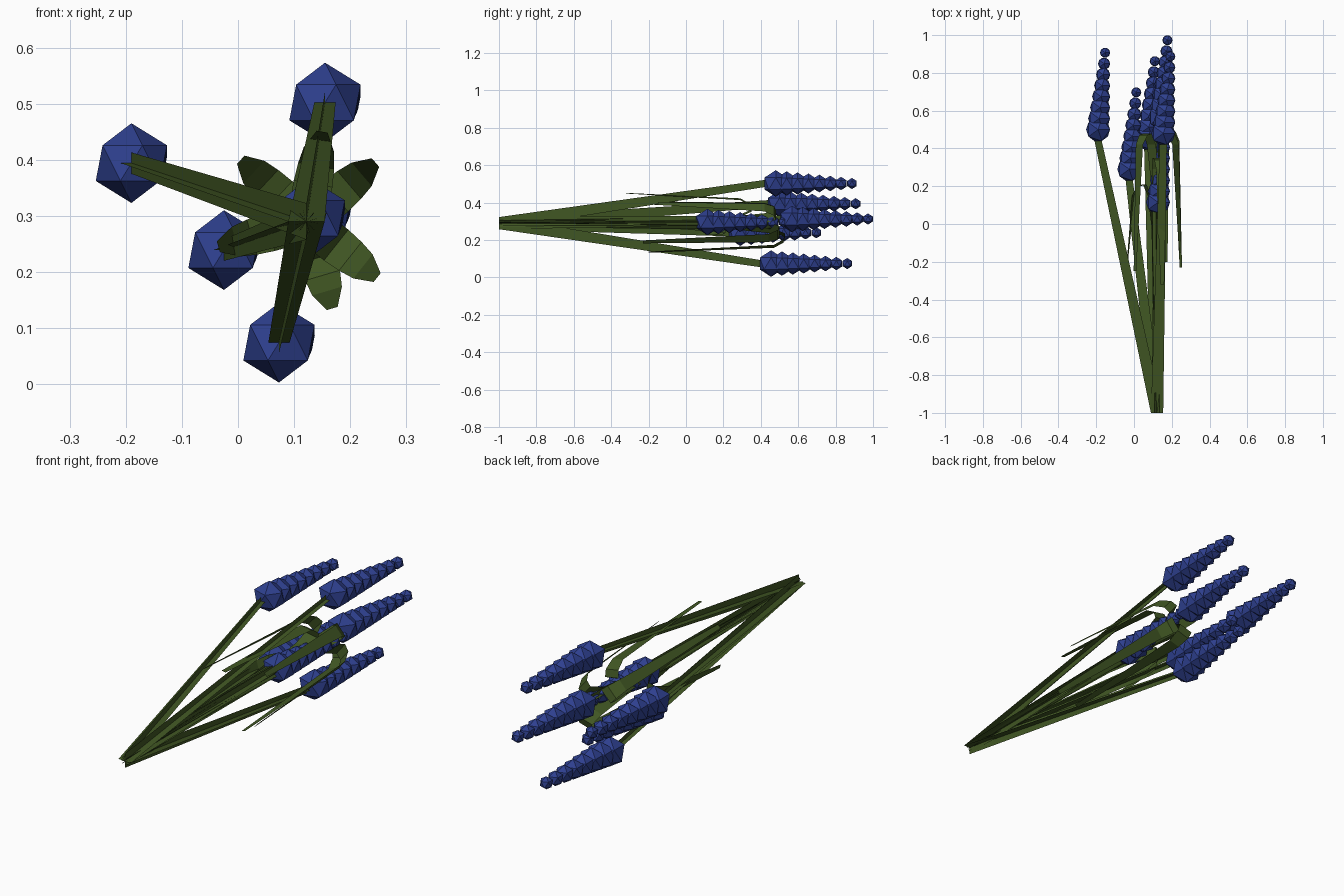
import bpy, bmesh
from mathutils import Vector, Matrix

cube = bpy.data.objects.get("Cube")
if cube:
    bpy.data.objects.remove(cube, do_unlink=True)


def material(name, color):
    m = bpy.data.materials.new(name)
    m.use_nodes = True
    m.diffuse_color = color
    m.node_tree.nodes["Principled BSDF"].inputs["Base Color"].default_value = color
    return m


BLUE = material("petal blue", (0.027, 0.05, 0.27, 1))
GREEN = material("stem green", (0.052, 0.094, 0.017, 1))


def finish(bm, name, mat):
    mesh = bpy.data.meshes.new(name)
    bm.to_mesh(mesh)
    bm.free()
    mesh.materials.append(mat)
    obj = bpy.data.objects.new(name, mesh)
    bpy.context.collection.objects.link(obj)


def ribbon(bm, points, widths, side):
    """Flat strip following points, spread along the side direction."""
    rows = [(bm.verts.new(p - side * w / 2), bm.verts.new(p + side * w / 2))
            for p, w in zip(points, widths)]
    for a, b in zip(rows, rows[1:]):
        bm.faces.new((a[0], a[1], b[1], b[0]))


ROOT = Vector((0.122, -1, 0.29))
BUDS = 8
SPIKE = Vector((0.037, 0.407, 0))   # run of a flower head from first to last bud

# Flower heads: centre of the lowest, largest bud
heads = [(0.155, 0.48, 0.502), (-0.19, 0.5, 0.394), (-0.025, 0.29, 0.239),
         (0.073, 0.455, 0.074), (0.14, 0.566, 0.312), (0.127, 0.115, 0.296)]

for n, head in enumerate(heads, 1):
    base = Vector(head)
    # Buds shrink steadily towards the tip
    bm = bmesh.new()
    for i in range(BUDS):
        t = i / (BUDS - 1)
        bmesh.ops.create_icosphere(bm, subdivisions=1, radius=0.071 - 0.041 * t,
                                   matrix=Matrix.Translation(base + SPIKE * t))
    finish(bm, f"flower_head_{n}", BLUE)
    # Stem of two crossed tapering strips
    bm = bmesh.new()
    end = base - Vector((0, 0.06, 0))
    for side in (Vector((1, 0, 0)), Vector((0, 0, 1))):
        ribbon(bm, (ROOT, end), (0.065, 0.038), side)
    finish(bm, f"stem_{n}", GREEN)

# Leaf profile: outward share, offset from the bend along y, width
ARCH = [(0.12, -0.25, 0.055), (0.25, -0.06, 0.07), (0.42, 0, 0.07),
        (0.62, -0.01, 0.065), (0.8, -0.06, 0.055)]

# Leaves: tip position, then how far along y the leaf bends over
leaves = [((0.005, -0.25, 0.40), 0.48), ((0.245, -0.15, 0.395), 0.48),
          ((0.248, -0.23, 0.19), 0.5), ((0.168, -0.2, 0.135), 0.53),
          ((0.15, -0.32, 0.45), 0.35), ((-0.035, -0.2, 0.245), 0.21)]

for n, (tip, bend) in enumerate(leaves, 1):
    tip = Vector(tip)
    out = Vector((tip.x - ROOT.x, 0, tip.z - ROOT.z))
    side = out.cross(Vector((0, 1, 0))).normalized()
    points, widths = [ROOT], [0.04]
    for share, dy, w in ARCH:
        points.append(Vector((ROOT.x, bend + dy, ROOT.z)) + out * share)
        widths.append(w)
    bm = bmesh.new()
    ribbon(bm, points + [tip], widths + [0.02], side)
    finish(bm, f"leaf_{n}", GREEN)
